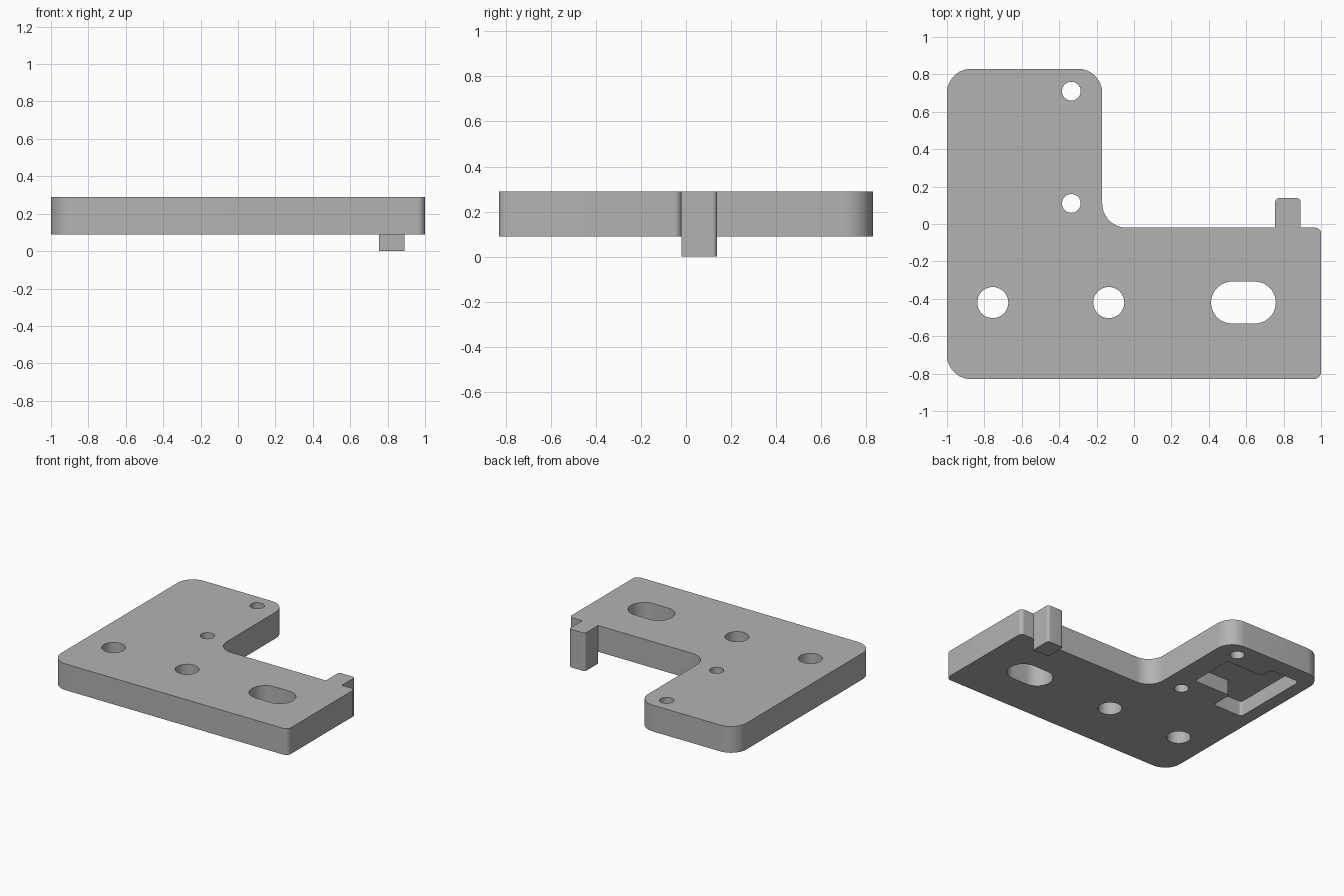
import bpy, bmesh, math
from mathutils import Vector

cube = bpy.data.objects.get("Cube")
if cube:
    bpy.data.objects.remove(cube, do_unlink=True)

grey = bpy.data.materials.new("plain grey")
grey.use_nodes = True
colour = (0.45, 0.45, 0.45, 1)
grey.diffuse_color = colour
grey.node_tree.nodes["Principled BSDF"].inputs["Base Color"].default_value = colour

BOTTOM, TOP = 0.09, 0.29


def rounded_outline(corners, steps=10):
    """Replace each right-angled corner (x, y, radius) by an arc."""
    pts = []
    for i, (x, y, r) in enumerate(corners):
        p = Vector((x, y))
        to_prev = (Vector(corners[i - 1][:2]) - p).normalized()
        to_next = (Vector(corners[(i + 1) % len(corners)][:2]) - p).normalized()
        centre = p + r * (to_prev + to_next)
        for k in range(steps + 1):
            a = math.pi / 2 * k / steps
            q = centre - r * (to_next * math.cos(a) + to_prev * math.sin(a))
            if not pts or (q - pts[-1]).length > 1e-4:
                pts.append(q)
    if (pts[0] - pts[-1]).length < 1e-4:
        pts.pop()
    return pts


def prism(name, corners, z0, z1):
    bm = bmesh.new()
    face = bm.faces.new([bm.verts.new((p.x, p.y, z0)) for p in rounded_outline(corners)])
    ext = bmesh.ops.extrude_face_region(bm, geom=[face])
    for v in ext["geom"]:
        if isinstance(v, bmesh.types.BMVert):
            v.co.z = z1
    bmesh.ops.recalc_face_normals(bm, faces=bm.faces[:])
    mesh = bpy.data.meshes.new(name)
    bm.to_mesh(mesh)
    bm.free()
    mesh.materials.append(grey)
    obj = bpy.data.objects.new(name, mesh)
    bpy.context.collection.objects.link(obj)
    return obj


def box(cx, cy, hx, hy, r):
    return [(cx - hx, cy - hy, r), (cx + hx, cy - hy, r),
            (cx + hx, cy + hy, r), (cx - hx, cy + hy, r)]


def activate(obj):
    bpy.ops.object.select_all(action="DESELECT")
    obj.select_set(True)
    bpy.context.view_layer.objects.active = obj


def cut(target, cutter):
    cutter.hide_render = True
    mod = target.modifiers.new("cut", "BOOLEAN")
    mod.operation = "DIFFERENCE"
    mod.solver = "EXACT"
    mod.object = cutter
    activate(target)
    bpy.ops.object.modifier_apply(modifier=mod.name)
    bpy.data.objects.remove(cutter, do_unlink=True)


# L-shaped plate with rounded corners
plate = prism("plate", [(-1, -0.83, 0.13), (1, -0.83, 0.04), (1, -0.02, 0.03),
                        (-0.17, -0.02, 0.13), (-0.17, 0.83, 0.13), (-1, 0.83, 0.13)],
              BOTTOM, TOP)

# Through holes: two large, two small and one slot
for x, y, hx, r in [(-0.755, -0.42, 0.083, 0.083), (-0.135, -0.42, 0.083, 0.083),
                    (-0.335, 0.11, 0.05, 0.05), (-0.335, 0.71, 0.05, 0.05),
                    (0.585, -0.42, 0.173, 0.112)]:
    cut(plate, prism("hole_cutter", box(x, y, hx, r, r), BOTTOM - 0.1, TOP + 0.1))

# T-shaped pocket in the underside
pocket = [(-0.9, 0.08, 0.02), (-0.65, 0.08, 0.02), (-0.65, 0.25, 0.02), (-0.34, 0.25, 0.02),
          (-0.34, 0.6, 0.02), (-0.65, 0.6, 0.03), (-0.65, 0.7, 0.03), (-0.9, 0.7, 0.03)]
cut(plate, prism("pocket_cutter", pocket, BOTTOM - 0.1, BOTTOM + 0.115))

# Locating tab on the back edge, reaching below the plate
tab = prism("locating_tab", [(0.755, -0.02, 0), (0.89, -0.02, 0),
                             (0.89, 0.138, 0.02), (0.755, 0.138, 0.02)], 0, TOP)

for obj in (plate, tab):
    activate(obj)
    bpy.ops.object.shade_smooth_by_angle(angle=math.radians(30))
